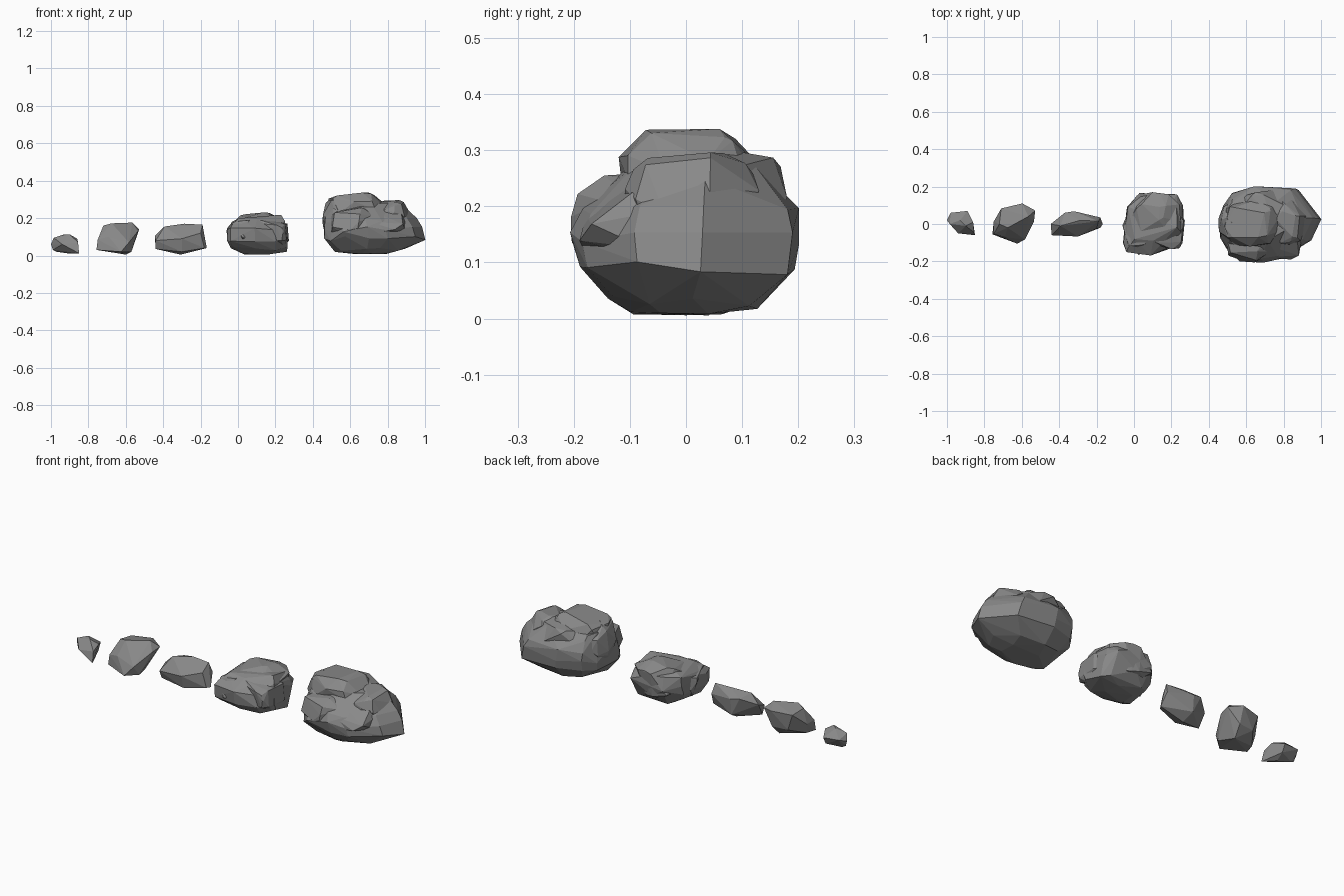
import bpy, bmesh, random, math
from mathutils import Vector

if "Cube" in bpy.data.objects:
    bpy.data.objects.remove(bpy.data.objects["Cube"])

# Dark stone colour
stone = bpy.data.materials.new("dark_stone")
stone.diffuse_color = (0.25, 0.25, 0.25, 1)
stone.use_nodes = True
stone.node_tree.nodes["Principled BSDF"].inputs["Base Color"].default_value = stone.diffuse_color


def hull(name, points):
    """Flat-faced convex stone around a handful of points."""
    bm = bmesh.new()
    for p in points:
        bm.verts.new(p)
    res = bmesh.ops.convex_hull(bm, input=bm.verts)
    junk = {g for g in res["geom_interior"] + res["geom_unused"]
            if isinstance(g, bmesh.types.BMVert)}
    bmesh.ops.delete(bm, geom=list(junk), context='VERTS')
    bmesh.ops.dissolve_limit(bm, angle_limit=math.radians(5),
                             verts=bm.verts, edges=bm.edges)
    bmesh.ops.triangulate(bm, faces=[f for f in bm.faces if len(f.verts) > 4])
    bmesh.ops.recalc_face_normals(bm, faces=bm.faces)
    me = bpy.data.meshes.new(name)
    bm.to_mesh(me)
    bm.free()
    me.materials.append(stone)
    ob = bpy.data.objects.new(name, me)
    bpy.context.collection.objects.link(ob)
    return ob


def ring_points(outline, levels, seed):
    """Plan outline refitted to the extents (z, x0, x1, y0, y1) of each level."""
    rnd = random.Random(seed)
    xs, ys = zip(*outline)
    pts = []
    for i, (z, x0, x1, y0, y1) in enumerate(levels):
        for x, y in outline:
            u = (x - min(xs)) / (max(xs) - min(xs)) - 0.5
            v = (y - min(ys)) / (max(ys) - min(ys)) - 0.5
            k = rnd.uniform(0.94, 1.01)
            dz = rnd.uniform(-0.018, 0.018) if i else rnd.uniform(0, 0.012)
            pts.append(((x0 + x1) / 2 + u * k * (x1 - x0),
                        (y0 + y1) / 2 + v * k * (y1 - y0), max(z + dz, 0.004)))
    return pts


def chunk_points(box, seed, n=30):
    """Random rounded chunk fitted exactly to a bounding box."""
    rnd = random.Random(seed)
    pts = []
    for _ in range(n):
        d = Vector([rnd.gauss(0, 1) for _ in range(3)]).normalized()
        pts.append([math.copysign(abs(c) ** 0.8, c) for c in d])
    for a in range(3):
        lo, hi = min(p[a] for p in pts), max(p[a] for p in pts)
        for p in pts:
            p[a] = box[2 * a] + (p[a] - lo) / (hi - lo) * (box[2 * a + 1] - box[2 * a])
    return pts


def craggy(name, outline, levels, boxes, seed):
    """Boulder body with chunks fused on."""
    body = hull(name, ring_points(outline, levels, seed))
    helpers = []
    for i, box in enumerate(boxes):
        c = hull("chunk", chunk_points(box, seed * 10 + i))
        c.hide_render = True
        helpers.append(c)
        m = body.modifiers.new("fuse", 'BOOLEAN')
        m.operation, m.solver, m.object = 'UNION', 'EXACT', c
    dg = bpy.context.evaluated_depsgraph_get()
    me = bpy.data.meshes.new_from_object(body.evaluated_get(dg))
    body.modifiers.clear()
    body.data = me
    for c in helpers:
        bpy.data.objects.remove(c)
    return body


# Three small convex stones
hull("pebble", [
    (-1, .02, .06), (-.99, .015, .03), (-.98, .06, .075), (-.985, 0, .095),
    (-.93, .02, .113), (-.89, .07, .07), (-.90, -.01, .113), (-.86, .01, .09),
    (-.85, -.06, .012), (-.855, -.045, .07), (-.94, -.05, .06), (-.90, 0, .01),
    (-.97, .02, .02), (-.89, .05, .03)])

hull("blocky_stone", [
    (-.757, -.055, .03), (-.75, -.053, .085), (-.75, .013, .085), (-.71, .083, .15),
    (-.72, .0, .16), (-.675, -.02, .172), (-.565, .04, .176), (-.597, .11, .155),
    (-.528, .072, .14), (-.535, .013, .13), (-.583, -.083, .07), (-.625, -.105, .02),
    (-.69, -.07, .10), (-.57, -.05, .02), (-.60, .04, .005), (-.66, -.02, .015),
    (-.74, 0, .03), (-.68, .08, .06), (-.59, .09, .06)])

hull("wedge_stone", [
    (-.445, 0, .105), (-.44, -.06, .08), (-.393, -.01, .155), (-.37, .06, .14),
    (-.32, .068, .13), (-.287, .02, .17), (-.19, .015, .165), (-.18, .035, .11),
    (-.167, 0, .04), (-.30, -.067, .09), (-.20, -.025, .12), (-.307, 0, .005),
    (-.44, -.04, .035), (-.30, -.05, .02), (-.32, .06, .04), (-.18, -.02, .04)])

# Medium boulder
craggy("medium_boulder",
       [(-.06, -.1), (-.04, .095), (.03, .163), (.11, .173), (.23, .158), (.267, .105),
        (.267, -.055), (.2, -.125), (.09, -.163), (-.04, -.147)],
       [(.005, .03, .17, -.06, .07), (.035, -.045, .265, -.12, .11),
        (.085, -.063, .27, -.162, .15), (.13, -.062, .268, -.168, .175),
        (.17, -.05, .255, -.14, .16), (.20, -.01, .235, -.09, .13)],
       [(-.062, .14, -.166, .06, .02, .195), (.06, .272, -.135, .1, .03, .205),
        (-.03, .25, -.06, .17, .05, .23)], 4)

# Large craggy boulder
craggy("large_boulder",
       [(.455, .025), (.47, .105), (.52, .175), (.663, .21), (.88, .195), (.94, .115),
        (1.005, .035), (.947, -.083), (.802, -.18), (.70, -.2), (.572, -.185),
        (.497, -.13), (.455, -.07)],
       [(.007, .62, .82, -.10, .085), (.033, .52, .90, -.145, .13),
        (.085, .452, 1.007, -.20, .195), (.14, .45, .99, -.214, .212),
        (.19, .455, .955, -.195, .2), (.235, .465, .90, -.145, .168),
        (.265, .48, .85, -.10, .135)],
       [(.48, .78, -.12, .13, .16, .338), (.72, .92, -.11, .13, .12, .296),
        (.49, .73, -.205, .0, .08, .26), (.66, .90, -.19, .02, .1, .24),
        (.53, .86, -.02, .18, .14, .305), (.452, .64, -.12, .12, .08, .318)], 7)
